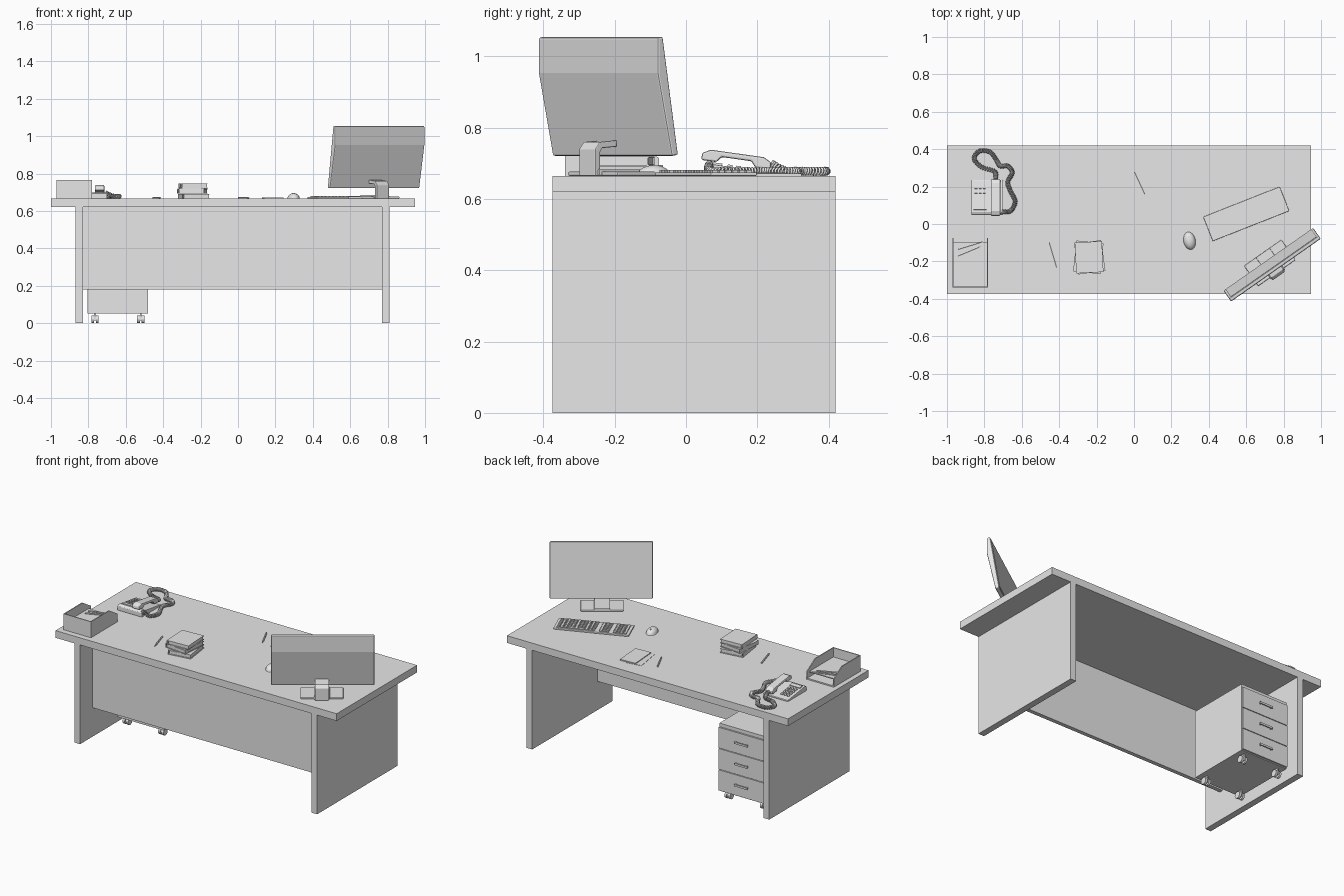
import bpy, bmesh
from math import radians, cos, sin, pi
from mathutils import Vector, Matrix
from mathutils.geometry import interpolate_bezier

cube = bpy.data.objects.get("Cube")
if cube:
    bpy.data.objects.remove(cube)

grey = bpy.data.materials.new("plain_grey")
grey.use_nodes = True
grey.diffuse_color = (0.8, 0.8, 0.8, 1)
grey.node_tree.nodes["Principled BSDF"].inputs["Base Color"].default_value = (0.8, 0.8, 0.8, 1)

TOP = 0.665   # height of the desk surface


def finish(name, bm, origin=(0, 0, 0), yaw=0, tilt=0, bevel=0, smooth=False):
    bmesh.ops.recalc_face_normals(bm, faces=bm.faces)
    mesh = bpy.data.meshes.new(name)
    bm.to_mesh(mesh)
    bm.free()
    ob = bpy.data.objects.new(name, mesh)
    bpy.context.collection.objects.link(ob)
    ob.location = origin
    ob.rotation_euler = (radians(tilt), 0, radians(yaw))
    mesh.materials.append(grey)
    if smooth:
        for p in mesh.polygons:
            p.use_smooth = True
    if bevel:
        mod = ob.modifiers.new("bevel", 'BEVEL')
        mod.width, mod.segments, mod.limit_method = bevel, 2, 'ANGLE'
    return ob


def blocks(name, cells, **place):
    """Boxes given as centre and size, joined in one object."""
    bm = bmesh.new()
    for centre, size in cells:
        bmesh.ops.create_cube(bm, size=1, matrix=Matrix.Translation(centre) @ Matrix.Diagonal((*size, 1)))
    return finish(name, bm, **place)


def span(name, x, y, z, **place):
    """One box given by its limits on each axis."""
    lim = (x, y, z)
    return blocks(name, [([(a + b) / 2 for a, b in lim], [b - a for a, b in lim])], **place)


def prism(name, profile, width, **place):
    """A y-z outline extruded along x."""
    bm = bmesh.new()
    face = bm.faces.new([bm.verts.new((-width / 2, y, z)) for y, z in profile])
    new = bmesh.ops.extrude_face_region(bm, geom=[face])["geom"]
    bmesh.ops.translate(bm, vec=(width, 0, 0), verts=[v for v in new if isinstance(v, bmesh.types.BMVert)])
    return finish(name, bm, **place)


def pen(name, a, b, z):
    """A hexagonal barrel with a pointed tip, from a to b."""
    a, b = Vector((*a, z)), Vector((*b, z))
    turn = (b - a).to_track_quat('Z', 'Y').to_matrix().to_4x4()
    length, r = (b - a).length, 0.005
    bm = bmesh.new()
    for lo, hi, tip in ((0, 0.87, r), (0.87, 1, 0.001)):
        mid = Matrix.Translation((0, 0, length * (lo + hi) / 2))
        bmesh.ops.create_cone(bm, cap_ends=True, segments=6, radius1=r, radius2=tip,
                              depth=length * (hi - lo), matrix=Matrix.Translation(a) @ turn @ mid)
    finish(name, bm)


# Desk
span("desk_top", (-1, 0.945), (-0.375, 0.42), (0.62, TOP))
for name, x in (("right_side_panel", -0.87), ("left_side_panel", 0.77)):
    span(name, (x, x + 0.04), (-0.375, 0.42), (0, 0.62))
span("modesty_panel", (-0.83, 0.77), (-0.25, -0.225), (0.18, 0.62))

# Drawer pedestal on casters
span("pedestal", (-0.805, -0.48), (-0.045, 0.355), (0.052, 0.475))
for i in range(3):
    z = 0.058 + i * 0.133
    span(f"drawer_front_{i}", (-0.803, -0.482), (0.355, 0.365), (z, z + 0.129))
    blocks(f"drawer_handle_{i}", [((-0.642, 0.376, z + 0.068), (0.09, 0.006, 0.012)),
                                  ((-0.68, 0.37, z + 0.068), (0.008, 0.012, 0.01)),
                                  ((-0.604, 0.37, z + 0.068), (0.008, 0.012, 0.01))])
for i, (x, y) in enumerate([(x, y) for x in (-0.765, -0.52) for y in (0, 0.315)]):
    bm = bmesh.new()
    for side in (-1, 1):
        place = Matrix.Translation((x + side * 0.012, y, 0.021)) @ Matrix.Rotation(pi / 2, 4, 'Y')
        bmesh.ops.create_cone(bm, cap_ends=True, segments=16, radius1=0.021, radius2=0.021, depth=0.014, matrix=place)
    finish(f"caster_wheels_{i}", bm)
    span(f"caster_fork_{i}", (x - 0.005, x + 0.005), (y - 0.014, y + 0.014), (0.015, 0.053))

# Monitor, leaning back, with a ridge across its rear
half = 0.168
pose = dict(origin=(0.74, -0.22, 0.888), yaw=35, tilt=9)
prism("monitor_case", [(0.012, -half), (0.012, half), (-0.006, half), (-0.022, 0.07), (-0.01, -half)],
      0.585, bevel=0.005, **pose)
span("monitor_screen", (-0.28, 0.28), (0.011, 0.014), (-0.155, 0.157), **pose)

# Monitor stand
stand = dict(origin=(0.726, -0.208, TOP), yaw=35)
span("stand_base", (-0.122, 0.122), (-0.066, 0.066), (0, 0.012), bevel=0.004, **stand)
span("stand_foot", (-0.045, 0.045), (-0.075, 0.066), (0, 0.02), bevel=0.004, **stand)
prism("stand_arm", [(-0.085, 0), (-0.085, 0.075), (-0.07, 0.095), (-0.01, 0.1), (-0.01, 0.082),
                    (-0.06, 0.078), (-0.068, 0.065), (-0.068, 0)], 0.08, bevel=0.003, **stand)

# Keyboard, number pad at the user's right
board = dict(origin=(0.6, 0.054, TOP), yaw=21.5)
span("keyboard_body", (-0.22, 0.22), (-0.07, 0.07), (0, 0.01), bevel=0.003, **board)
keys, pitch = [], 0.0205
for row in range(6):
    y = -0.05 + row * pitch
    for col in range(20):
        if col in (4, 8) or (row == 5 and 11 < col < 17):
            continue
        keys.append(((-0.195 + col * pitch, y, 0.012), (0.016, 0.016, 0.008)))
keys.append(((-0.195 + 14 * pitch, -0.05 + 5 * pitch, 0.012), (0.098, 0.016, 0.008)))
blocks("keyboard_keys", keys, **board)

# Mouse: a flattened half ball with a wheel
bm = bmesh.new()
bmesh.ops.create_uvsphere(bm, u_segments=24, v_segments=16, radius=1, matrix=Matrix.Diagonal((0.032, 0.048, 0.03, 1)))
bmesh.ops.bisect_plane(bm, geom=bm.verts[:] + bm.edges[:] + bm.faces[:], plane_co=(0, 0, 0),
                       plane_no=(0, 0, -1), clear_outer=True)
finish("mouse", bm, origin=(0.297, -0.09, TOP), yaw=12, smooth=True)
span("mouse_wheel", (-0.003, 0.003), (0.012, 0.026), (0.02, 0.031), origin=(0.297, -0.09, TOP), yaw=12)

# Stack of books: covers around a page block
for i, (yaw, dx) in enumerate(((8, 0.004), (-6, -0.004), (3, 0))):
    blocks(f"book_{i}", [((0, 0, 0.002), (0.145, 0.165, 0.004)), ((0, 0, 0.024), (0.145, 0.165, 0.004)),
                         ((0.003, 0, 0.013), (0.135, 0.157, 0.02)), ((-0.071, 0, 0.013), (0.004, 0.165, 0.024))],
           origin=(-0.24 + dx, -0.178, TOP + i * 0.028), yaw=yaw)

# Notebook, loose sheet and pens
span("notebook", (-0.052, 0.052), (-0.086, 0.086), (0, 0.007), origin=(0.185, 0.235, TOP), yaw=4)
span("loose_sheet", (-0.05, 0.05), (-0.083, 0.083), (0, 0.002), origin=(0.15, 0.24, TOP), yaw=9)
pen("pen_by_notebook", (0.003, 0.277), (0.06, 0.155), TOP + 0.005)
pen("pen_by_books", (-0.453, -0.1), (-0.413, -0.235), TOP + 0.005)

# Letter tray with sloping sides
tray = (-0.875, -0.2075, TOP)
span("tray_floor", (-0.095, 0.095), (-0.132, 0.132), (0, 0.008), origin=tray)
span("tray_shelf", (-0.09, 0.09), (-0.128, 0.11), (0.036, 0.042), origin=tray)
span("tray_back", (-0.095, 0.095), (-0.132, -0.126), (0, 0.1), origin=tray)
slope = [(-0.132, 0), (0.132, 0), (0.132, 0.05), (0.05, 0.1), (-0.132, 0.1)]
for name, side in (("tray_right_wall", -1), ("tray_left_wall", 1)):
    prism(name, slope, 0.006, origin=(tray[0] + side * 0.092, tray[1], TOP))
pen("tray_pen_a", (-0.94, -0.135), (-0.81, -0.095), TOP + 0.047)
pen("tray_pen_b", (-0.94, -0.17), (-0.82, -0.12), TOP + 0.047)

# Telephone
phone = (-0.785, 0.145, TOP)
prism("phone_base", [(-0.095, 0), (0.09, 0), (0.09, 0.01), (-0.08, 0.034), (-0.095, 0.028)], 0.17,
      origin=phone, bevel=0.003)
buttons = [((-0.06 + c * 0.022, -0.025 + r * 0.024, 0.023), (0.014, 0.013, 0.006))
           for c in range(3) for r in range(4)]
buttons.append(((-0.038, -0.06, 0.023), (0.07, 0.026, 0.006)))
blocks("phone_buttons", buttons, origin=(phone[0], phone[1], TOP + 0.002), tilt=-8)
prism("handset", [(-0.098, -0.016), (-0.098, 0.004), (-0.075, 0.016), (0.075, 0.016), (0.098, 0.004),
                  (0.098, -0.016), (0.055, -0.016), (0.042, 0), (-0.042, 0), (-0.055, -0.016)],
      0.05, origin=(-0.74, 0.142, TOP + 0.047), tilt=-8, bevel=0.005)

# Coiled cord: a helix wound around a smooth path
path = [(-0.74, 0.24), (-0.745, 0.28), (-0.815, 0.305), (-0.855, 0.35), (-0.825, 0.39), (-0.77, 0.385),
        (-0.735, 0.34), (-0.715, 0.31), (-0.675, 0.31), (-0.65, 0.275), (-0.675, 0.225), (-0.66, 0.175),
        (-0.635, 0.12), (-0.66, 0.07), (-0.71, 0.065)]
pts = [Vector((x, y, TOP + 0.013)) for x, y in path]
pts[0].z += 0.02
pts[-1].z += 0.02
line = []
for i in range(len(pts) - 1):
    a, b = pts[i], pts[i + 1]
    before, after = pts[max(i - 1, 0)], pts[min(i + 2, len(pts) - 1)]
    line += interpolate_bezier(a, a + (b - before) / 6, b - (after - a) / 6, b, 57)[:-1]
curve = bpy.data.curves.new("phone_cord", 'CURVE')
curve.dimensions, curve.bevel_depth, curve.bevel_resolution = '3D', 0.0035, 1
coil = curve.splines.new('POLY')
coil.points.add(len(line) - 2)
for i in range(len(line) - 1):
    along = (line[i + 1] - line[i]).normalized()
    side = along.cross(Vector((0, 0, 1))).normalized()
    turn = i * 2 * pi / 9
    p = line[i] + 0.0095 * (cos(turn) * side + sin(turn) * side.cross(along))
    coil.points[i].co = (*p, 1)
curve.materials.append(grey)
bpy.context.collection.objects.link(bpy.data.objects.new("phone_cord", curve))
